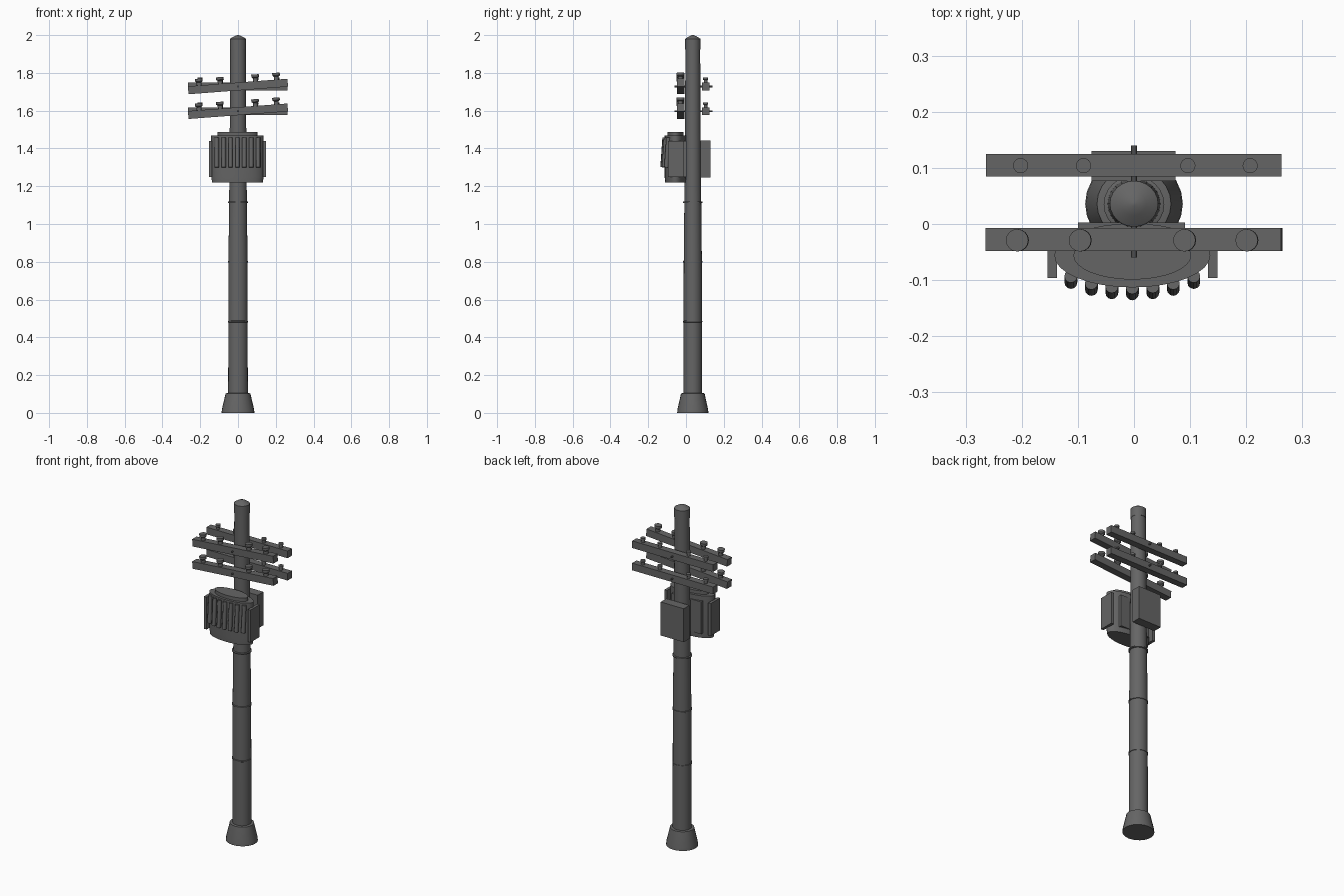
import bpy, math

if "Cube" in bpy.data.objects:
    bpy.data.objects.remove(bpy.data.objects["Cube"])

PY = 0.036      # pole centre in y
TX, TY = -0.003, -0.056   # transformer centre
DARK = bpy.data.materials.new("dark_grey")
DARK.diffuse_color = (0.13, 0.13, 0.13, 1)
DARK.use_nodes = True
DARK.node_tree.nodes["Principled BSDF"].inputs["Base Color"].default_value = DARK.diffuse_color


def lathe(name, profile, loc, n=24, sy=1.0):
    """Solid of revolution from (radius, z) pairs, closed at both ends."""
    verts, faces = [], []
    for r, z in profile:
        for i in range(n):
            a = 2 * math.pi * i / n
            verts.append((r * math.cos(a), r * sy * math.sin(a), z))
    for k in range(len(profile) - 1):
        for i in range(n):
            j = (i + 1) % n
            faces.append((k * n + i, k * n + j, (k + 1) * n + j, (k + 1) * n + i))
    faces.append(tuple(reversed(range(n))))
    faces.append(tuple(range((len(profile) - 1) * n, len(profile) * n)))
    me = bpy.data.meshes.new(name)
    me.from_pydata(verts, [], faces)
    me.materials.append(DARK)
    ob = bpy.data.objects.new(name, me)
    ob.location = loc
    bpy.context.collection.objects.link(ob)
    bpy.ops.object.select_all(action='DESELECT')
    ob.select_set(True)
    bpy.context.view_layer.objects.active = ob
    bpy.ops.object.shade_smooth_by_angle(angle=math.radians(35))
    return ob


def box(name, lo, hi, tilt=0.0):
    bpy.ops.mesh.primitive_cube_add(size=1, location=[(a + b) / 2 for a, b in zip(lo, hi)],
                                    rotation=(0, -tilt, 0))
    ob = bpy.context.object
    ob.name = name
    ob.scale = [b - a for a, b in zip(lo, hi)]
    ob.data.materials.append(DARK)
    return ob


# Pole with a slightly wider cap, and flared footing
lathe("pole", [(0.052, 0.05), (0.0505, 0.8), (0.045, 1.3), (0.041, 1.93)], (0, PY, 0), sy=0.95)
lathe("pole_cap", [(0.043, 1.925), (0.043, 1.98), (0.022, 1.993), (0.004, 2.0)], (0, PY, 0), sy=0.95)
lathe("footing", [(0.087, 0), (0.085, 0.02), (0.068, 0.092), (0.066, 0.103), (0.056, 0.105)],
      (0, PY, 0), sy=0.95)

# Thin bands round the pole
for i, z in enumerate((0.483, 0.80, 1.115)):
    lathe(f"band_{i}", [(0.05, -0.005), (0.054, -0.003), (0.054, 0.003), (0.05, 0.005)],
          (0, PY - 0.001, z), sy=0.95)

# Crossarms in two tiers: tilted at the front, level at the back
tilt = 0.076
for tier, z in (("lower", 1.597), ("upper", 1.728)):
    h = 0.021
    box(f"{tier}_front_arm", (-0.264, -0.048, z - h), (0.264, -0.007, z + h), tilt)
    box(f"{tier}_back_arm", (-0.264, 0.085, z - h), (0.263, 0.125, z + h))
    for i, x in enumerate((-0.204, -0.092, 0.094, 0.205)):
        # front insulators lean with their arm
        ob = lathe(f"{tier}_front_insulator_{i}",
                   [(0.013, 0.015), (0.013, 0.037), (0.020, 0.043), (0.020, 0.057)],
                   (x, -0.029, z + x * math.tan(tilt)), 16)
        ob.rotation_euler.y = -tilt
        lathe(f"{tier}_back_insulator_{i}",
              [(0.010, 0.015), (0.010, 0.034), (0.0135, 0.036), (0.0135, 0.047)],
              (x + 0.002, 0.104, z), 16)
    # through bolt
    ob = lathe(f"{tier}_bolt", [(0.005, -0.1), (0.005, 0.1)], (0, 0.04, z), 10)
    ob.rotation_euler.x = math.pi / 2

# Transformer tank with oval plan and raised lid
lathe("transformer_tank", [(0.134, 1.22), (0.139, 1.25), (0.139, 1.468)], (TX, TY, 0), 32, 0.41)
lathe("transformer_lid", [(0.105, 1.46), (0.105, 1.488)], (TX, TY, 0), 32, 0.41)
box("transformer_mount", (-0.1, -0.06, 1.25), (0.091, 0.003, 1.44))
for side, s in (("left", -1), ("right", 1)):
    x = TX + s * 0.143
    box(f"{side}_side_plate", (x - 0.0085, -0.096, 1.25), (x + 0.0085, -0.01, 1.44))

# Cooling tubes following the oval front, leaning slightly outward at the bottom
for i in range(7):
    dx = (i - 3) * 0.0365
    y = TY - 0.056 * math.sqrt(1 - (dx / 0.142) ** 2) - 0.007
    ob = lathe(f"cooling_tube_{i}", [(0.0115, -0.079), (0.0115, 0.079)], (TX + dx, y, 1.379), 12)
    ob.rotation_euler.x = -0.07

# Control cabinet behind the pole
box("cabinet", (-0.076, 0.077, 1.245), (0.074, 0.13, 1.442))
